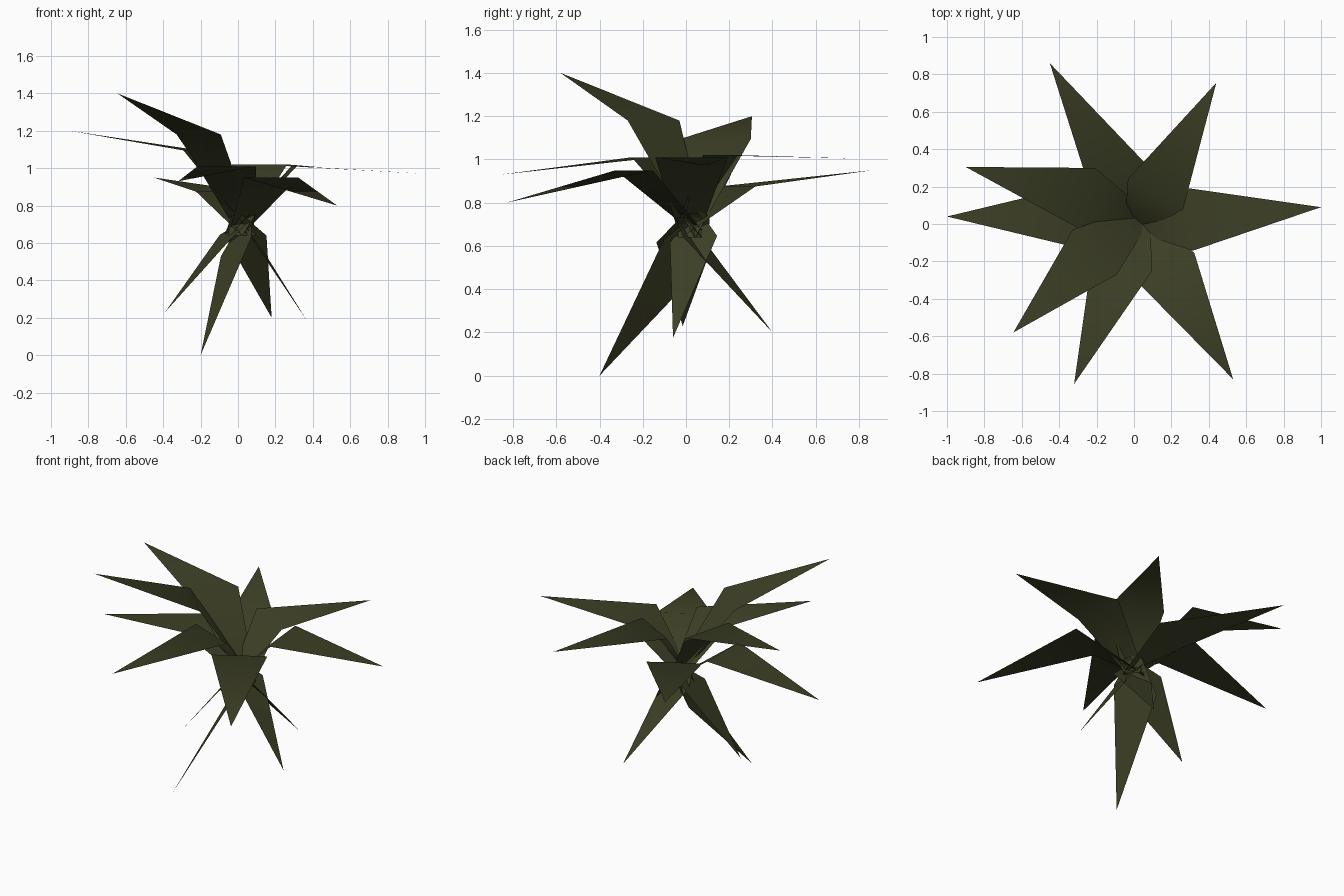
import bpy
import bmesh
from mathutils import Vector

cube = bpy.data.objects.get("Cube")
if cube:
    bpy.data.objects.remove(cube, do_unlink=True)

# Single dark olive leaf colour
olive = bpy.data.materials.new("dark_olive_leaf")
olive.use_nodes = True
colour = (0.046, 0.050, 0.019, 1)
olive.diffuse_color = colour
shader = olive.node_tree.nodes["Principled BSDF"]
shader.inputs["Base Color"].default_value = colour
shader.inputs["Roughness"].default_value = 0.9

CROWN = Vector((0.02, 0.02, 0))


def leaf(name, tip, fold, half_width, base_height, side=None):
    """Flat blade: a narrow foot, a wide fold and a pointed tip."""
    tip, fold = Vector(tip), Vector(fold)
    outward = tip - fold
    outward.z = 0
    outward.normalize()
    across = Vector(side) if side else Vector((-outward.y, outward.x, 0))
    across = across.normalized() * half_width
    # The foot sits just past the crown centre, so the leaves cross there
    foot = CROWN - outward * 0.07
    foot.z = base_height

    bm = bmesh.new()
    foot_a, foot_b, fold_a, fold_b, point = [
        bm.verts.new(p) for p in (
            foot - across * 0.25, foot + across * 0.25,
            fold - across, fold + across, tip)]
    bm.faces.new((foot_a, fold_a, fold_b, foot_b))
    bm.faces.new((fold_a, point, fold_b))
    bm.normal_update()
    # Upper side faces the sky
    if sum(f.normal.z for f in bm.faces) < 0:
        bmesh.ops.reverse_faces(bm, faces=bm.faces[:])
    for face in bm.faces:
        face.smooth = True

    mesh = bpy.data.meshes.new(name)
    bm.to_mesh(mesh)
    bm.free()
    mesh.materials.append(olive)
    obj = bpy.data.objects.new(name, mesh)
    bpy.context.collection.objects.link(obj)
    return obj


# Spreading upper leaves: tip, middle of the fold
upper_leaves = {
    "back_right_leaf": ((-0.45, 0.86, 0.95), (-0.08, 0.235, 0.875)),
    "back_left_leaf": ((0.44, 0.755, 1.005), (0.115, 0.16, 1.02)),
    "left_leaf": ((1, 0.09, 0.97), (0.3, 0.025, 1.01)),
    "front_left_leaf": ((0.53, -0.83, 0.8), (0.178, -0.24, 0.95)),
    "front_leaf": ((-0.32, -0.855, 0.93), (-0.06, -0.19, 1.01)),
    "tall_front_right_leaf": ((-0.645, -0.58, 1.4), (-0.21, -0.15, 1.18)),
    "low_right_leaf": ((-1, 0.04, 0.8), (-0.3, 0.04, 0.93)),
    "high_right_leaf": ((-0.9, 0.305, 1.2), (-0.25, 0.137, 1.095)),
}
for name, (tip, fold) in upper_leaves.items():
    leaf(name, tip, fold, 0.168, 0.64)

# Drooping lower leaves
leaf("hanging_front_leaf", (-0.2, -0.4, 0), (-0.01, 0, 0.58),
     0.14, 0.75, side=(0.16, -0.2, 0.1))
leaf("hanging_back_leaf", (0.18, 0.4, 0.2), (0.04, 0.03, 0.64), 0.12, 0.75)
leaf("hanging_left_leaf", (0.375, -0.06, 0.175), (0.08, 0.035, 0.63),
     0.11, 0.75, side=(0, 1, 0.15))
leaf("hanging_right_leaf", (-0.39, -0.015, 0.23), (-0.07, 0, 0.63),
     0.14, 0.75, side=(0.2, -1, -0.1))
